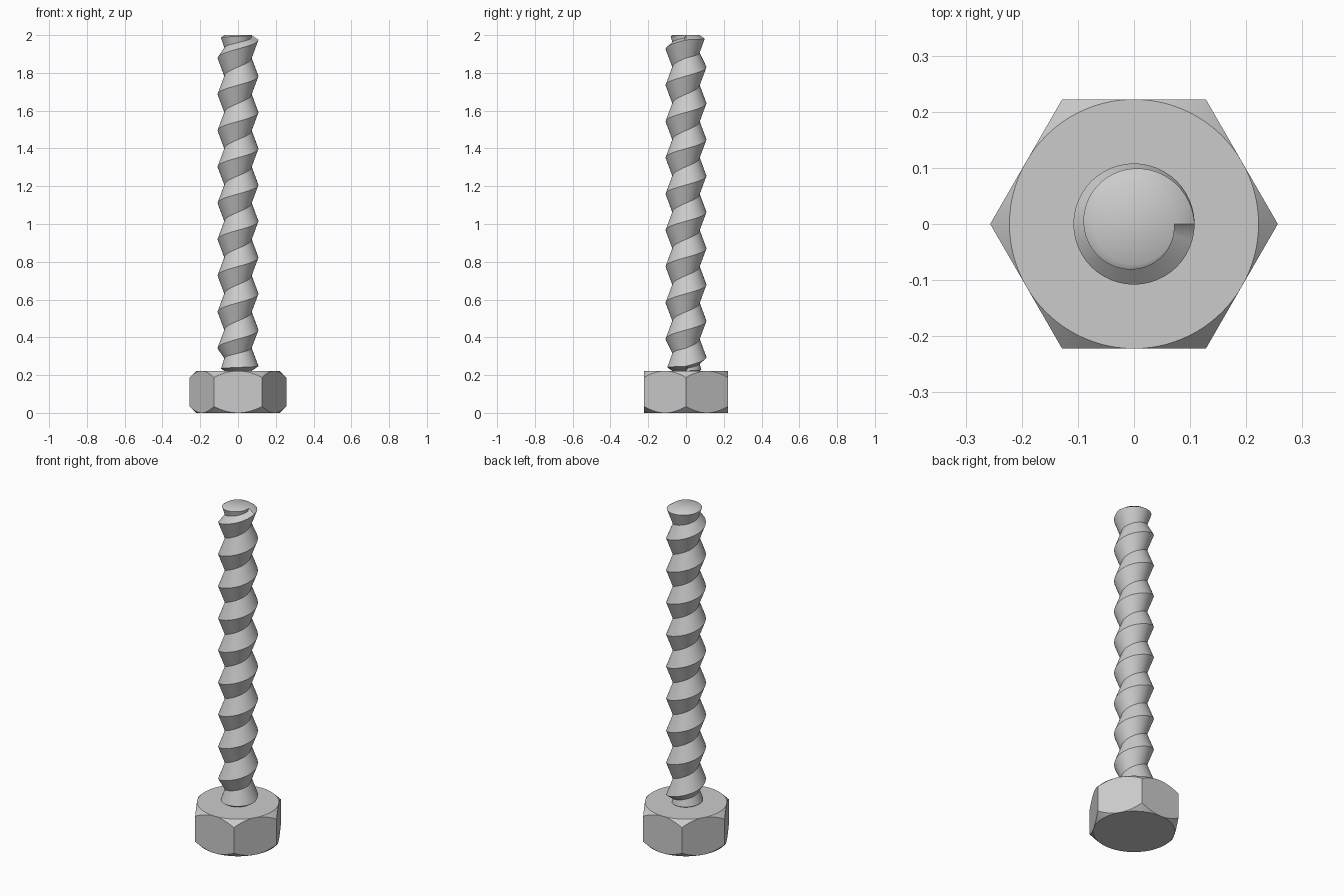
import bpy, bmesh, math

cube = bpy.data.objects.get("Cube")
if cube:
    bpy.data.objects.remove(cube, do_unlink=True)

steel = bpy.data.materials.new("grey_steel")
steel.use_nodes = True
colour = (0.6, 0.6, 0.6, 1)
steel.diffuse_color = colour
steel.node_tree.nodes["Principled BSDF"].inputs["Base Color"].default_value = colour

HEAD_TOP, TOP = 0.222, 2.0
FLAT = 0.222                      # centre to flat of the hexagon
CREST, ROOT = 0.108, 0.072        # thread radii
RUNOUT = 0.025                    # height of the fading turn at each end
STEPS, TURNS = 48, 9


def finish(bm, name, angle):
    bmesh.ops.remove_doubles(bm, verts=bm.verts, dist=0.0002)
    bmesh.ops.recalc_face_normals(bm, faces=bm.faces)
    mesh = bpy.data.meshes.new(name)
    bm.to_mesh(mesh)
    bm.free()
    mesh.materials.append(steel)
    obj = bpy.data.objects.new(name, mesh)
    bpy.context.collection.objects.link(obj)
    bpy.ops.object.select_all(action="DESELECT")
    obj.select_set(True)
    bpy.context.view_layer.objects.active = obj
    bpy.ops.object.shade_smooth_by_angle(angle=math.radians(angle))


def polar(bm, r, a, z):
    return bm.verts.new((r * math.cos(a), r * math.sin(a), z))


def bridge(bm, low, high):
    for i in range(len(low) - 1):
        bm.faces.new((low[i], low[i + 1], high[i + 1], high[i]))


# Hexagonal head, corners chamfered by a cone at both ends
bm = bmesh.new()
rings = [[], [], [], []]
for i in range(96):
    a = math.tau * i / 96
    r = FLAT / math.cos(a % (math.pi / 3) - math.pi / 6)
    drop = r - FLAT
    for ring, rad, z in zip(rings, (FLAT, r, r, FLAT),
                            (0, drop, HEAD_TOP - drop, HEAD_TOP)):
        ring.append(polar(bm, rad, a, z))
bm.faces.new(rings[0])
bm.faces.new(rings[3])
for low, high in zip(rings, rings[1:]):
    bridge(bm, low + low[:1], high + high[:1])
finish(bm, "hex_head", 20)

# Single-start right-hand thread whose crest fades over one turn at each end
bm = bmesh.new()
first, last = HEAD_TOP + RUNOUT, TOP - RUNOUT
pitch = (last - first) / TURNS


def crest(t):
    """Radius and height of the crest after t turns."""
    if t < 1:
        return ROOT + (CREST - ROOT) * t, HEAD_TOP + RUNOUT * t
    if t > TURNS + 1:
        s = t - TURNS - 1
        return CREST + (ROOT - CREST) * s, last + RUNOUT * s
    return CREST, first + pitch * (t - 1)


def root(t):
    """Height of the valley below the crest after t turns."""
    if t <= 1:
        return HEAD_TOP
    if t >= TURNS + 2:
        return TOP
    return (crest(t)[1] + crest(t - 1)[1]) / 2


count = (TURNS + 2) * STEPS
valleys, crests = [], []
for i in range(count + STEPS + 1):
    t, a = i / STEPS, math.tau * i / STEPS
    valleys.append(polar(bm, ROOT, a, root(t)))
    if i <= count:
        crests.append(polar(bm, *(crest(t)[0], a, crest(t)[1])))
bridge(bm, valleys[:count + 1], crests)
bridge(bm, crests, valleys[STEPS:])
bm.faces.new(valleys[:STEPS])
bm.faces.new(valleys[count:count + STEPS])
finish(bm, "threaded_shank", 35)
